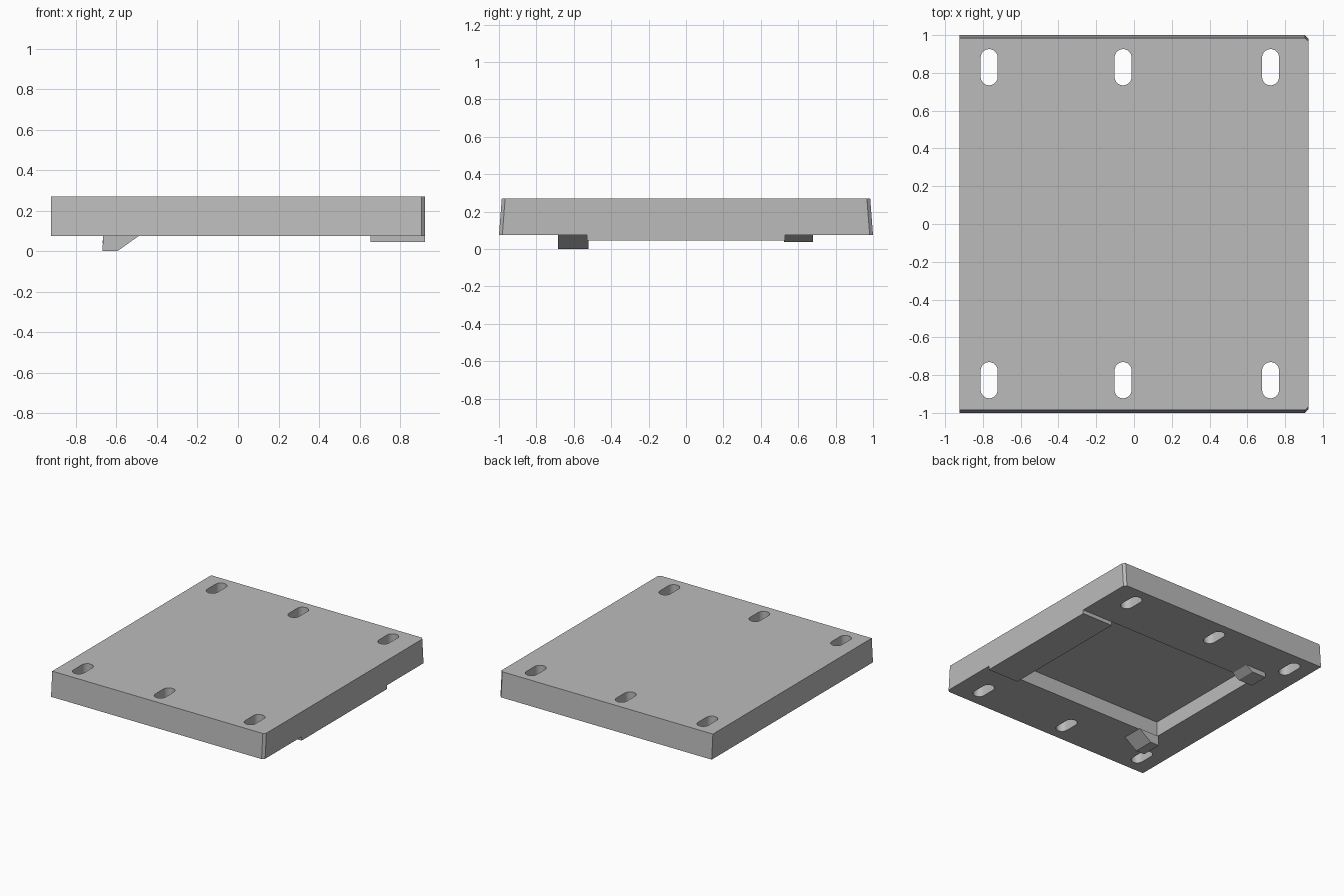
import bpy, bmesh, math
from mathutils import Vector

cube = bpy.data.objects.get("Cube")
if cube:
    bpy.data.objects.remove(cube, do_unlink=True)

grey = bpy.data.materials.new("plain grey")
grey.use_nodes = True
COLOUR = (0.5, 0.5, 0.5, 1)
grey.diffuse_color = COLOUR
grey.node_tree.nodes["Principled BSDF"].inputs["Base Color"].default_value = COLOUR


def prism(name, profile, shift, end_profile=None):
    """Solid between a profile and its shifted (optionally reshaped) copy."""
    bm = bmesh.new()
    shift = Vector(shift)
    start = [bm.verts.new(p) for p in profile]
    end = [bm.verts.new(Vector(p) + shift) for p in (end_profile or profile)]
    bm.faces.new(start)
    bm.faces.new(end)
    n = len(start)
    for i in range(n):
        j = (i + 1) % n
        bm.faces.new((start[i], start[j], end[j], end[i]))
    bmesh.ops.recalc_face_normals(bm, faces=bm.faces)
    mesh = bpy.data.meshes.new(name)
    bm.to_mesh(mesh)
    bm.free()
    mesh.materials.append(grey)
    ob = bpy.data.objects.new(name, mesh)
    bpy.context.collection.objects.link(ob)
    return ob


def box(name, x0, x1, y0, y1, z0, z1):
    return prism(name, [(x0, y0, z0), (x1, y0, z0), (x1, y1, z0), (x0, y1, z0)],
                 (0, 0, z1 - z0))


def cut(target, cutter):
    cutter.hide_render = True
    mod = target.modifiers.new("cut", 'BOOLEAN')
    mod.operation = 'DIFFERENCE'
    mod.solver = 'EXACT'
    mod.object = cutter
    bpy.context.view_layer.objects.active = target
    bpy.ops.object.modifier_apply(modifier=mod.name)
    bpy.data.objects.remove(cutter, do_unlink=True)


X, BASE, TOP = 0.923, 0.075, 0.27
C = 0.018  # corner chamfer


# Plate: chamfered on one side, with slightly leaning front and back
def outline(half):
    return [(-X, -half, BASE), (X - C, -half, BASE), (X, -half + C, BASE),
            (X, half - C, BASE), (X - C, half, BASE), (-X, half, BASE)]


plate = prism("plate", outline(1.0), (0, 0, TOP - BASE), outline(0.985))

# Shallow recess underneath
cut(plate, box("recess_cutter", -0.66, 0.655, -0.53, 0.53, 0.0, 0.195))

# Six round-ended through slots
R, STRAIGHT = 0.045, 0.051
for x in (-0.767, -0.058, 0.723):
    for y in (-0.827, 0.83):
        ring = []
        for side in (1, -1):
            for k in range(13):
                a = side * math.pi / 2 - math.pi / 2 + math.pi * k / 12
                ring.append((x + R * math.cos(a),
                             y + side * STRAIGHT + R * math.sin(a), 0.0))
        cut(plate, prism("slot_cutter", ring, (0, 0, 0.4)))

# Raised pad on the underside edge
box("edge_pad", 0.655, X, -0.53, 0.53, 0.045, BASE)


# Wedge feet at the recess corners
def wedge(name, y0, y1, low, toe):
    prism(name, [(-0.67, y0, low), (toe, y0, low), (-0.49, y0, BASE),
                 (-0.665, y0, BASE)], (0, y1 - y0, 0))


wedge("front_foot", -0.685, -0.52, 0.0, -0.595)
wedge("back_foot", 0.525, 0.68, 0.037, -0.545)

# Smooth slot ends, crisp edges elsewhere
bpy.ops.object.select_all(action='DESELECT')
plate.select_set(True)
bpy.context.view_layer.objects.active = plate
bpy.ops.object.shade_smooth_by_angle(angle=math.radians(30))
